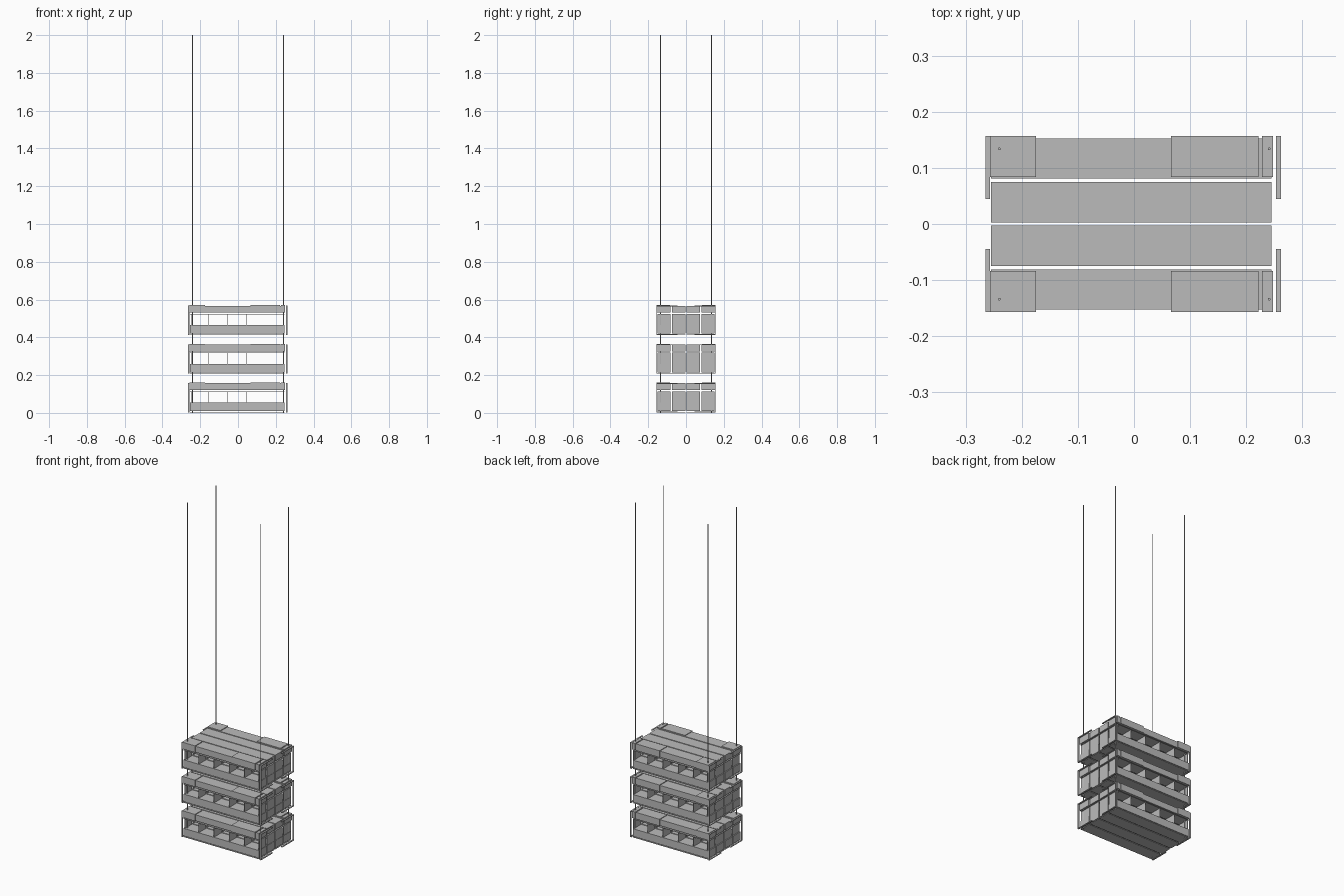
import bpy

cube = bpy.data.objects.get("Cube")
if cube:
    bpy.data.objects.remove(cube, do_unlink=True)

grey = bpy.data.materials.new("plain_grey")
grey.use_nodes = True
colour = (0.5, 0.5, 0.5, 1)
grey.diffuse_color = colour
grey.node_tree.nodes["Principled BSDF"].inputs["Base Color"].default_value = colour


def block(name, x, y, z):
    """Box spanning the given (low, high) ranges."""
    spans = (x, y, z)
    bpy.ops.mesh.primitive_cube_add(size=1, location=[(a + b) / 2 for a, b in spans])
    obj = bpy.context.object
    obj.name = name
    obj.scale = [abs(b - a) for a, b in spans]
    bpy.ops.object.transform_apply(location=False, rotation=False, scale=True)
    obj.data.materials.append(grey)
    return obj


def side_span(side, low, high):
    return tuple(sorted((side * low, side * high)))


ROWS = [(-0.152, -0.081), (-0.075, -0.003), (0.003, 0.075), (0.081, 0.152)]
DIVIDERS = [-0.248, -0.155, -0.054, 0.047, 0.148, 0.242]
LENGTH = (-0.255, 0.245)
CAPS = [(-0.257, -0.175), (0.066, 0.222), (0.228, 0.248)]

for base in (0, 0.205, 0.41):
    def up(low, high):
        return (base + low, base + high)

    # Four parallel rows of boards, with upright panels between them
    for row in ROWS:
        block("top_board", LENGTH, row, up(0.121, 0.157))
        block("bottom_board", LENGTH, row, up(0.01, 0.055))
        block("shelf_strip", LENGTH, row, up(0.111, 0.114))
        block("base_strip", LENGTH, row, up(0.003, 0.006))
        for x in DIVIDERS:
            block("divider", (x - 0.001, x + 0.001), row, up(0.055, 0.111))

    for side in (-1, 1):
        # Raised caps over the outer boards
        for cap in CAPS:
            block("board_cap", cap, side_span(side, 0.084, 0.157), up(0.121, 0.161))
        # Slim brackets standing at the ends
        for x in ((-0.265, -0.257), (0.253, 0.262)):
            block("bracket_post", x, side_span(side, 0.153, 0.157), up(0.003, 0.158))
            for z in (0.003, 0.154):
                block("bracket_arm", x, side_span(side, 0.045, 0.157), up(z, z + 0.004))

# Four tall corner rods running through the whole stack
for x in (-0.24, 0.241):
    for y in (-0.134, 0.134):
        bpy.ops.mesh.primitive_cylinder_add(vertices=8, radius=0.0025, depth=2, location=(x, y, 1))
        rod = bpy.context.object
        rod.name = "corner_rod"
        rod.data.materials.append(grey)
